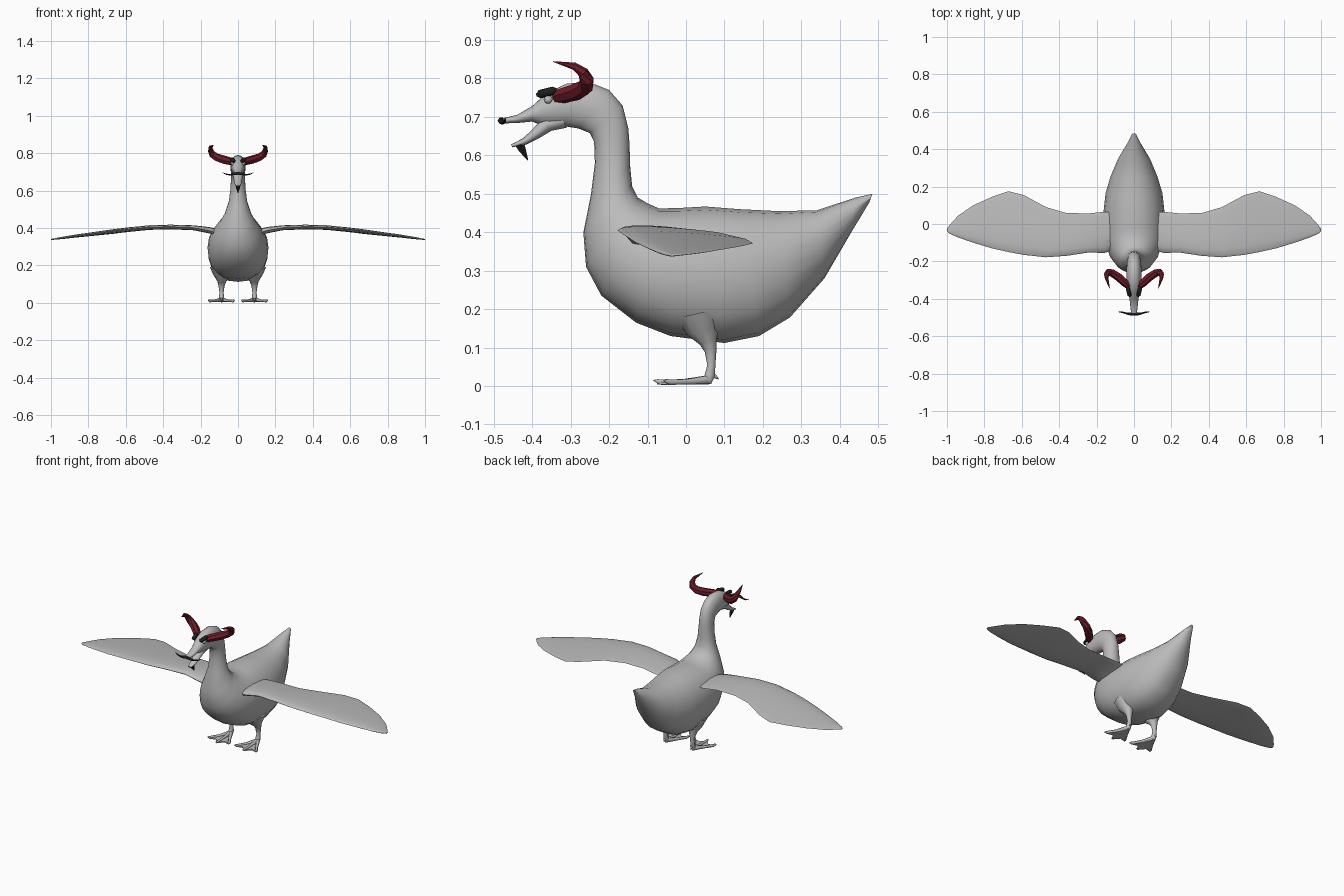
import bpy, bmesh, math
from mathutils import Vector

cube = bpy.data.objects.get("Cube")
if cube:
    bpy.data.objects.remove(cube, do_unlink=True)


def material(name, rgb):
    m = bpy.data.materials.new(name)
    m.use_nodes = True
    m.diffuse_color = (*rgb, 1)
    m.node_tree.nodes["Principled BSDF"].inputs["Base Color"].default_value = (*rgb, 1)
    return m


GREY = material("feather grey", (0.5, 0.5, 0.5))
RED = material("horn red", (0.16, 0.012, 0.022))
BLACK = material("hair black", (0.012, 0.014, 0.013))
SIDES = (("left_", 1), ("right_", -1))


def finish(name, bm, mat, side=1, angle=60):
    """Turn a bmesh into a shaded object, flipped to -x when side is -1."""
    for v in bm.verts:
        v.co.x *= side
    bmesh.ops.recalc_face_normals(bm, faces=bm.faces[:])
    mesh = bpy.data.meshes.new(name)
    bm.to_mesh(mesh)
    bm.free()
    mesh.materials.append(mat)
    ob = bpy.data.objects.new(name, mesh)
    bpy.context.collection.objects.link(ob)
    bpy.ops.object.select_all(action="DESELECT")
    ob.select_set(True)
    bpy.context.view_layer.objects.active = ob
    bpy.ops.object.shade_smooth_by_angle(angle=math.radians(angle))
    return ob


def loft(name, rings, mat, side=1, angle=60):
    """Skin a list of equal rings and close both ends."""
    bm = bmesh.new()
    loops = [[bm.verts.new(p) for p in ring] for ring in rings]
    n = len(loops[0])
    for a, b in zip(loops, loops[1:]):
        for i in range(n):
            j = (i + 1) % n
            bm.faces.new((a[i], a[j], b[j], b[i]))
    bm.faces.new(loops[0])
    bm.faces.new(loops[-1])
    return finish(name, bm, mat, side, angle)


def power(v, e):
    return math.copysign(abs(v) ** e, v)


def profile_loft(name, rows, mat, n=20):
    """Rows: upper y, z, lower y, z, half width, squareness."""
    rings = []
    for y1, z1, y2, z2, w, e in rows:
        top, low = Vector((0, y1, z1)), Vector((0, y2, z2))
        mid, half = (top + low) / 2, (top - low) / 2
        ring = []
        for i in range(n):
            t = math.tau * i / n
            c, s = math.cos(t), math.sin(t)
            x = w * power(c, e if s < 0 else 0.95)
            ring.append(mid + half * s + Vector((x, 0, 0)))
        rings.append(ring)
    return loft(name, rings, mat)


def tube(name, path, mat, side=1, n=10, angle=60):
    """Round tube along (x, y, z, radius) points."""
    pts = [Vector(p[:3]) for p in path]
    rings = []
    for i, p in enumerate(pts):
        d = (pts[min(i + 1, len(pts) - 1)] - pts[max(i - 1, 0)]).normalized()
        ref = Vector((0, 0, 1)) if abs(d.z) < 0.85 else Vector((0, 1, 0))
        u = d.cross(ref).normalized()
        v = d.cross(u)
        rings.append([p + path[i][3] * (u * math.cos(math.tau * k / n) + v * math.sin(math.tau * k / n))
                      for k in range(n)])
    return loft(name, rings, mat, side, angle)


# Body, neck, head and upper beak in one skin
profile_loft("body_neck_and_head", [
    (.485, .50, .477, .478, .010, 1), (.44, .490, .43, .40, .034, 1),
    (.34, .457, .36, .28, .085, .9), (.24, .455, .27, .178, .125, .8),
    (.14, .460, .19, .13, .152, .7), (.05, .467, .10, .112, .162, .7),
    (-.02, .463, -.04, .13, .163, .7), (-.07, .462, -.13, .165, .155, .75),
    (-.10, .475, -.22, .235, .132, .85), (-.125, .49, -.26, .31, .104, .95),
    (-.14, .52, -.267, .40, .074, 1), (-.145, .57, -.247, .50, .05, 1),
    (-.147, .63, -.237, .58, .041, 1), (-.15, .67, -.239, .635, .038, 1),
    (-.165, .73, -.25, .658, .038, 1), (-.20, .77, -.28, .67, .040, 1),
    (-.25, .79, -.325, .677, .040, 1), (-.31, .787, -.36, .675, .037, 1),
    (-.365, .76, -.38, .68, .030, 1), (-.40, .728, -.40, .688, .024, 1),
    (-.44, .705, -.44, .684, .020, 1), (-.485, .695, -.485, .683, .014, 1)], GREY)

# Lower beak
profile_loft("lower_beak", [
    (-.33, .71, -.31, .672, .026, 1), (-.375, .695, -.35, .664, .026, 1),
    (-.405, .662, -.385, .643, .021, 1), (-.425, .644, -.415, .628, .018, 1),
    (-.455, .628, -.452, .621, .011, 1)], GREY, 12)

# Chin tuft
tube("chin_tuft", [(0, -.435, .634, .014), (0, -.426, .615, .011), (0, -.411, .587, .001)],
     BLACK, n=6, angle=30)

# Wing stations: x, leading y, z, trailing y, z, thickness
WING = [(.08, -.13, .365, .06, .385, .05), (.16, -.155, .388, .065, .392, .04),
        (.24, -.152, .402, .057, .400, .032), (.36, -.17, .408, .058, .400, .030),
        (.47, -.178, .405, .09, .398, .030), (.59, -.165, .395, .155, .383, .028),
        (.67, -.15, .386, .175, .371, .026), (.76, -.13, .373, .145, .364, .024),
        (.86, -.10, .359, .10, .356, .020), (.94, -.072, .347, .045, .347, .015),
        (.985, -.052, .341, -.005, .341, .009), (1.0, -.04, .339, -.025, .339, .005)]


def airfoil(x, y1, z1, y2, z2, thick, n=8):
    """Rounded leading edge, thin trailing edge."""
    front, back = Vector((x, y1, z1)), Vector((x, y2, z2))
    ring = []
    for i in range(2 * n):
        t = math.pi * i / n
        f = (1 - math.cos(t)) / 2
        h = thick * .95 * math.sin(t) * (1 - .7 * f)
        ring.append(front.lerp(back, f) + Vector((0, 0, h * .6)))
    return ring


for label, s in SIDES:
    loft(label + "wing", [airfoil(*row) for row in WING], GREY, s, 75)

    # Leg with a flared thigh
    tube(label + "leg", [(.085, .035, .19, .065), (.085, .045, .145, .045), (.087, .058, .115, .024),
                         (.088, .064, .09, .016), (.088, .066, .055, .011), (.088, .062, .028, .014),
                         (.088, .055, .01, .012)], GREY, s)

    # Toes with claws, and a rear spur
    tips = ((.022, -.052), (.088, -.075), (.155, -.05))
    for toe, (x, y) in zip(("inner_toe", "middle_toe", "outer_toe"), tips):
        dx, dy = x - .088, y - .055
        tube(label + toe, [(.088, .06, .017, .013), (.088 + dx * .5, .055 + dy * .5, .011, .008),
                           (.088 + dx * .92, .055 + dy * .92, .010, .008),
                           (x, y, .013, .006), (x + dx * .08, y + dy * .08, .015, .001)], GREY, s, 6)
    tube(label + "spur", [(.088, .06, .03, .010), (.088, .076, .025, .006), (.088, .085, .018, .001)],
         GREY, s, 6)

    # Scalloped webbing
    bm = bmesh.new()
    outline = [(.088, .06), tips[0], (.06, -.042), tips[1], (.117, -.04), tips[2]]
    web = bm.faces.new([bm.verts.new((x, y, .004)) for x, y in outline])
    top = bmesh.ops.extrude_face_region(bm, geom=[web])["geom"]
    for v in top:
        if isinstance(v, bmesh.types.BMVert):
            v.co.z += .007
    finish(label + "web", bm, GREY, s, 30)

    # Faceted horn sweeping back, up and forward
    tube(label + "horn", [(.025, -.335, .752, .017), (.045, -.318, .757, .021), (.08, -.285, .766, .023),
                          (.115, -.262, .778, .021), (.137, -.258, .795, .019), (.146, -.268, .815, .015),
                          (.147, -.29, .832, .010), (.130, -.345, .844, .001)], RED, s, 7, 25)

    # Heavy eyebrow and eye
    tube(label + "eyebrow", [(.020, -.387, .757, .005), (.024, -.381, .759, .011),
                             (.033, -.345, .768, .011), (.036, -.336, .770, .005)], BLACK, s, 8)
    bm = bmesh.new()
    bmesh.ops.create_uvsphere(bm, u_segments=12, v_segments=8, radius=.011)
    bmesh.ops.translate(bm, verts=bm.verts[:], vec=(.028, -.358, .745))
    finish(label + "eye", bm, GREY, s)

    # Half of the curled moustache
    tube(label + "moustache", [(0, -.480, .692, .008), (.018, -.482, .690, .008), (.040, -.478, .685, .005),
                               (.062, -.472, .687, .004), (.084, -.470, .697, .001)], BLACK, s, 6)
